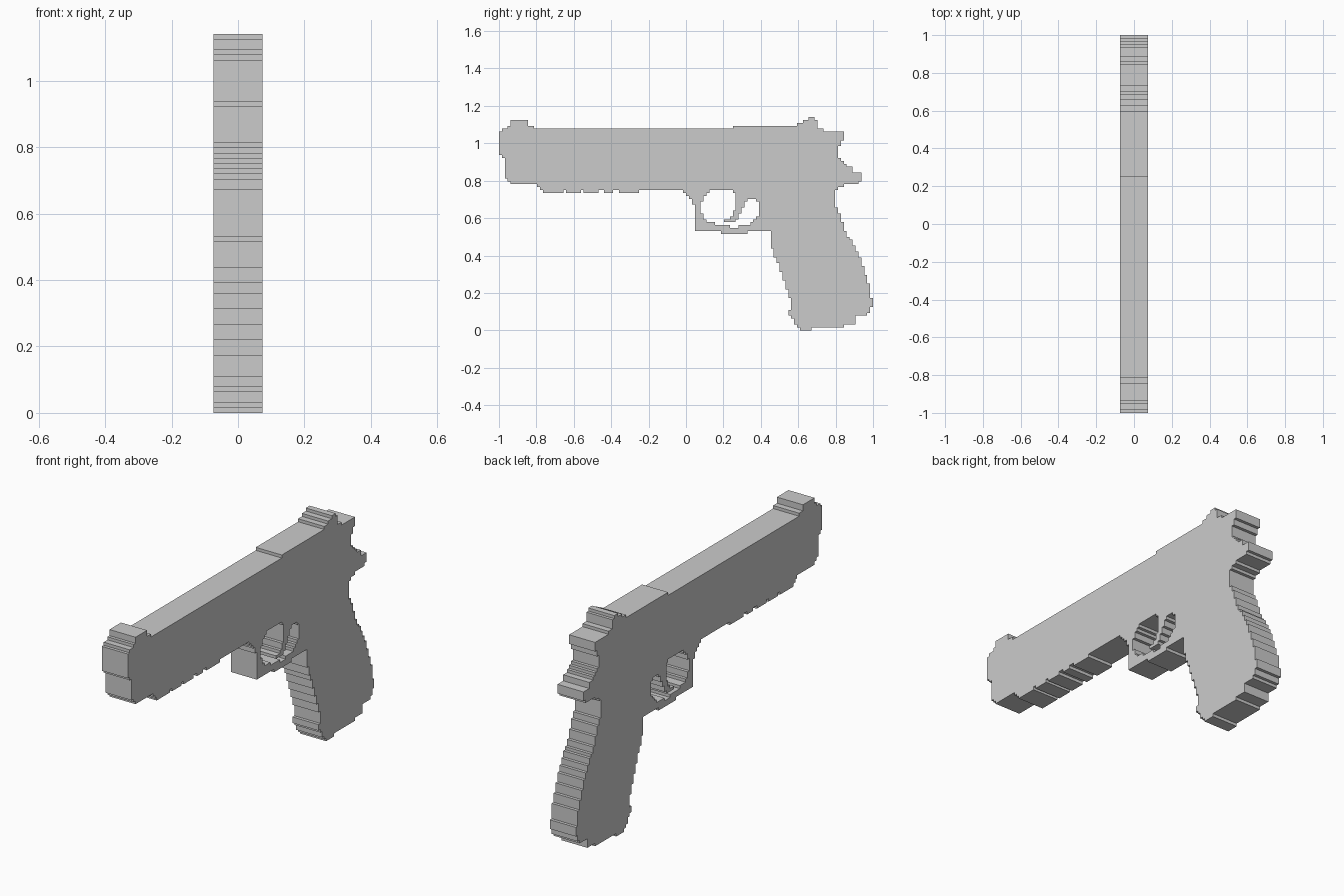
import bpy
import bmesh

U = 1 / 64       # every step of the silhouette lies on this grid
HALF = 0.074     # half thickness

# Joints between neighbouring parts (grid units), left open so no walls are hidden inside
JOINTS = [frozenset(j) for j in (
    ((-62, 59), (52, 59)),   # slide / frame
    ((16, 48), (51, 48)),    # frame / grip
    ((-1, 48), (8, 48)),     # frame / guard
    ((25, 34), (25, 39)),    # guard / grip
    ((17, 45), (21, 45)),    # trigger / grip
)]


def outline(y, z, moves):
    """Clockwise stepped outline: moves alternate between a new z and a new y."""
    pts = [(y, z)]
    for i, v in enumerate(moves):
        y, z = (v, z) if i % 2 else (y, v)
        if (y, z) != pts[-1]:
            pts.append((y, z))
    return pts


def plate(name, y, z, moves):
    """Extrude a stepped outline across x."""
    pts = outline(y, z, moves)
    bm = bmesh.new()
    left = [bm.verts.new((-HALF, a * U, b * U)) for a, b in pts]
    right = [bm.verts.new((HALF, a * U, b * U)) for a, b in pts]
    bm.faces.new(left)
    bm.faces.new(right[::-1])
    for i in range(len(pts)):
        j = (i + 1) % len(pts)
        if frozenset((pts[i], pts[j])) not in JOINTS:
            bm.faces.new((left[i], right[i], right[j], left[j]))
    mesh = bpy.data.meshes.new(name)
    bm.to_mesh(mesh)
    bm.free()
    obj = bpy.data.objects.new(name, mesh)
    bpy.context.collection.objects.link(obj)


# Slide: muzzle, front sight, long top, rear sight
plate("slide", -62, 59, [
    59, -63, 60, -64, 68, -63, 69, -61, 70, -60, 72, -54, 70, -52, 69, 16,
    70, 38, 71, 40, 72, 42, 73, 44, 72, 45, 69, 47, 68, 54, 65, 53, 63, 52, 59])

# Frame: rear tang, then the notched rail underneath
plate("frame", -62, 59, [
    59, 52, 59, 53, 58, 54, 57, 55, 56, 57, 54, 60, 51, 59, 50, 54, 49, 52,
    48, 51, 48, 16, 48, 8, 48, -1, 48, -16, 47, -23, 48, -25, 47, -28, 48, -30,
    47, -35, 48, -36, 47, -41, 48, -42, 47, -49, 48, -50, 49, -51, 50, -60,
    51, -61, 52, -62])

# Grip: back edge down, base, front edge up
plate("grip", 16, 48, [
    48, 51, 42, 52, 40, 53, 37, 54, 34, 55, 32, 56, 31, 57, 29, 58, 27, 59,
    25, 60, 22, 61, 19, 62, 16, 63, 11, 64, 8, 63, 6, 62, 5, 58, 2, 54, 1, 43,
    0, 39, 1, 38, 2, 37, 4, 36, 5, 35, 7, 36, 11, 35, 14, 34, 17, 33, 20, 32,
    23, 31, 25, 30, 28, 29, 34, 25, 39, 25, 44, 24, 45, 21, 45, 17, 47, 16])

# Trigger guard: inner curve, then outer curve
plate("trigger_guard", -1, 48, [
    48, 8, 47, 7, 46, 6, 44, 5, 40, 6, 38, 7, 37, 10, 36, 15, 35, 18, 36, 22,
    37, 23, 38, 24, 39, 25, 34, 21, 33, 12, 34, 3, 43, 2, 45, 1, 46, 0, 47, -1])

# Trigger
plate("trigger", 17, 45, [
    45, 21, 44, 20, 42, 19, 40, 18, 38, 17, 37, 13, 38, 15, 39, 16, 41, 17])
